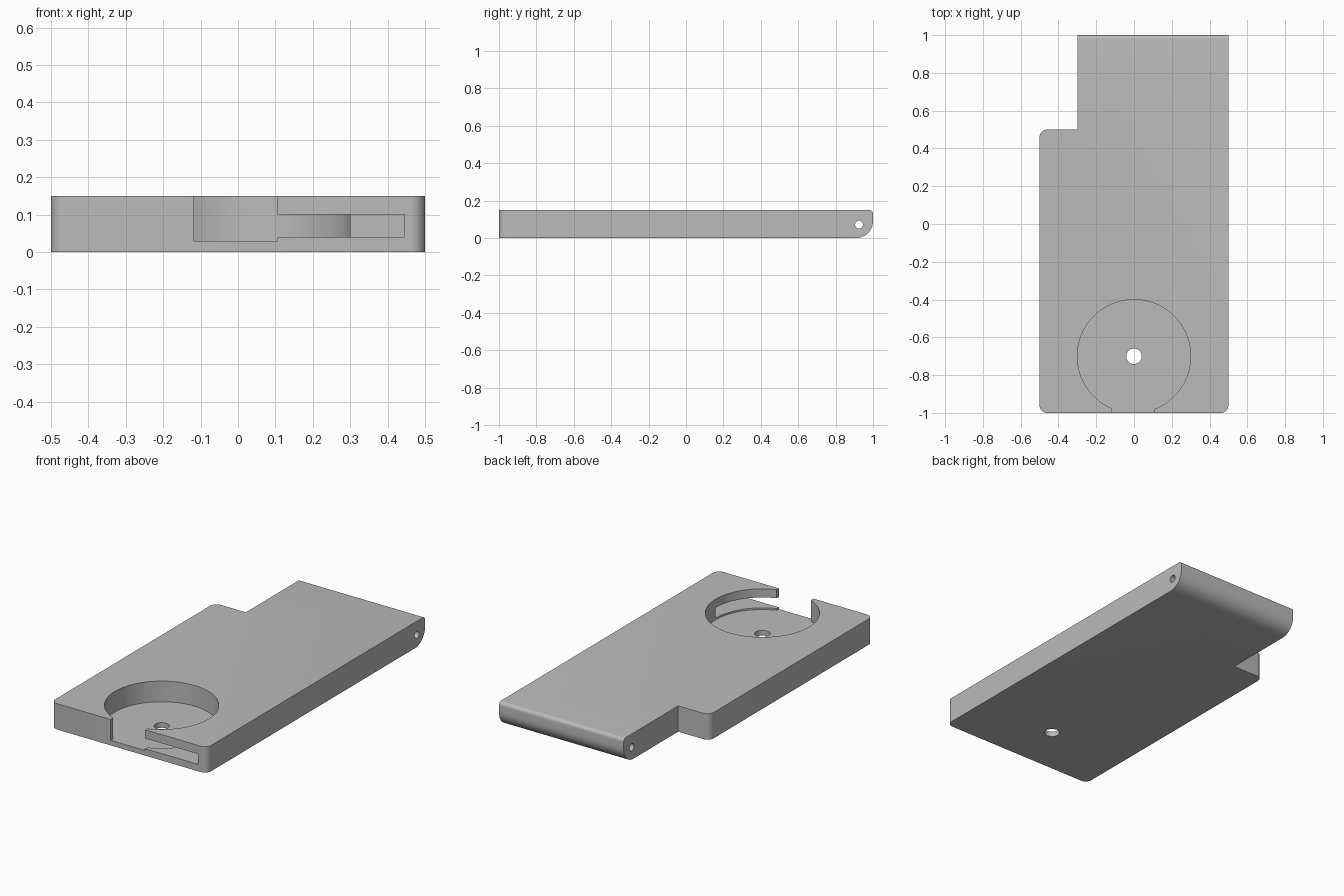
import bpy
import bmesh
import math
from mathutils import Matrix, Vector

default = bpy.data.objects.get("Cube")
if default:
    bpy.data.objects.remove(default, do_unlink=True)

HEIGHT = 0.15

grey = bpy.data.materials.new("plain grey")
grey.use_nodes = True
colour = (0.5, 0.5, 0.5, 1)
grey.diffuse_color = colour
grey.node_tree.nodes["Principled BSDF"].inputs["Base Color"].default_value = colour


def make_object(name, bm):
    mesh = bpy.data.meshes.new(name)
    bm.to_mesh(mesh)
    bm.free()
    mesh.materials.append(grey)
    obj = bpy.data.objects.new(name, mesh)
    bpy.context.collection.objects.link(obj)
    return obj


def box_cutter(name, low, high):
    low, high = Vector(low), Vector(high)
    bm = bmesh.new()
    bmesh.ops.create_cube(bm, size=1)
    bmesh.ops.scale(bm, vec=high - low, verts=bm.verts)
    bmesh.ops.translate(bm, vec=(low + high) / 2, verts=bm.verts)
    return make_object(name, bm)


def round_cutter(name, centre, radius, depth, sides, along_x=False):
    turn = Matrix.Rotation(math.pi / 2, 4, "Y") if along_x else Matrix()
    bm = bmesh.new()
    bmesh.ops.create_cone(bm, cap_ends=True, segments=sides, radius1=radius,
                          radius2=radius, depth=depth,
                          matrix=Matrix.Translation(centre) @ turn)
    return make_object(name, bm)


def round_edges(bm, test, radius, segments):
    edges = [e for e in bm.edges if test(*(v.co for v in e.verts))]
    bmesh.ops.bevel(bm, geom=edges, offset=radius, segments=segments,
                    profile=0.5, affect="EDGES")


def near(a, b):
    return abs(a - b) < 1e-4


# Plate with a narrower hinge end
outline = [(-0.5, -1), (0.5, -1), (0.5, 1), (-0.3, 1), (-0.3, 0.5), (-0.5, 0.5)]
bm = bmesh.new()
base = bm.faces.new([bm.verts.new((x, y, 0)) for x, y in outline])
top = bmesh.ops.extrude_face_region(bm, geom=[base])
bmesh.ops.translate(bm, vec=(0, 0, HEIGHT),
                    verts=[g for g in top["geom"] if isinstance(g, bmesh.types.BMVert)])
bmesh.ops.recalc_face_normals(bm, faces=bm.faces)

# Rounded upright corners, then the rounded hinge edge
round_edges(bm, lambda a, b: near(a.x, b.x) and near(a.y, b.y)
            and (near(a.y, -1) or near(a.x, -0.5)), 0.04, 8)
round_edges(bm, lambda a, b: near(a.y, 1) and near(b.y, 1)
            and near(a.z, 0) and near(b.z, 0), 0.09, 16)
round_edges(bm, lambda a, b: near(a.y, 1) and near(b.y, 1)
            and near(a.z, HEIGHT) and near(b.z, HEIGHT), 0.02, 6)
plate = make_object("plate", bm)

# Round pocket, its front opening, side slot, floor hole and hinge pin hole
cutters = [
    round_cutter("pocket_cutter", (0, -0.7, 0.13), 0.3, 0.2, 96),
    box_cutter("opening_cutter", (-0.117, -1.1, 0.03), (0.105, -0.85, 0.23)),
    box_cutter("slot_cutter", (0, -1.1, 0.04), (0.445, -0.7, 0.1)),
    round_cutter("floor_hole_cutter", (0, -0.7, 0), 0.041, 0.2, 48),
    round_cutter("pin_hole_cutter", (0, 0.925, 0.072), 0.021, 1.4, 32, along_x=True),
]
bpy.ops.object.select_all(action="DESELECT")
plate.select_set(True)
bpy.context.view_layer.objects.active = plate
for cutter in cutters:
    cutter.hide_render = True
    cut = plate.modifiers.new(cutter.name, "BOOLEAN")
    cut.operation = "DIFFERENCE"
    cut.solver = "EXACT"
    cut.object = cutter
    bpy.ops.object.modifier_apply(modifier=cut.name)
    bpy.data.objects.remove(cutter, do_unlink=True)

bpy.ops.object.shade_smooth_by_angle(angle=math.radians(30))
